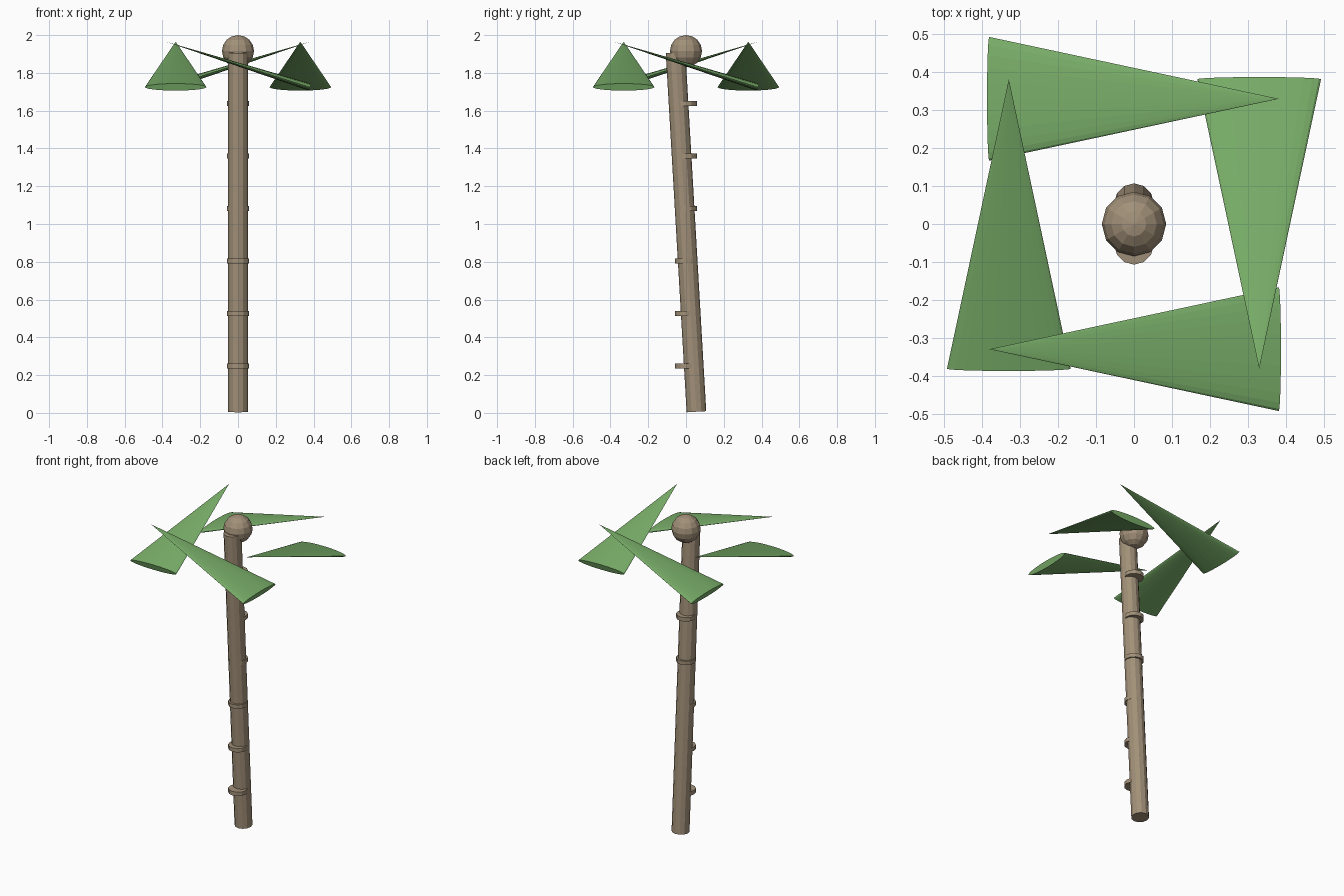
import bpy, math
from mathutils import Matrix

if "Cube" in bpy.data.objects:
    bpy.data.objects.remove(bpy.data.objects["Cube"])


def material(name, color):
    m = bpy.data.materials.new(name)
    m.diffuse_color = color
    m.use_nodes = True
    m.node_tree.nodes["Principled BSDF"].inputs["Base Color"].default_value = m.diffuse_color
    return m


bark = material("bark_brown", (0.36, 0.28, 0.19, 1))
green = material("leaf_green", (0.19, 0.42, 0.14, 1))


def finish(name, mat):
    ob = bpy.context.object
    ob.name = name
    ob.data.materials.append(mat)
    return ob


# Leaning trunk
bpy.ops.mesh.primitive_cylinder_add(vertices=12, radius=0.052, depth=1.905,
                                    location=(0, 0, 0.957), rotation=(0.058, 0, 0))
finish("trunk", bark)

# Level bark rings stacked on the centre line
for i in range(6):
    bpy.ops.mesh.primitive_cylinder_add(vertices=12, radius=0.057, depth=0.025,
                                        location=(0, 0, 0.248 + 0.278 * i))
    finish(f"bark_ring_{i + 1}", bark)

# Round crown knob
bpy.ops.mesh.primitive_uv_sphere_add(segments=12, ring_count=8, radius=0.085,
                                     location=(0, 0, 1.915))
finish("crown", bark)

# Four flattened cone fronds in a pinwheel, tips raised
for i in range(4):
    bpy.ops.mesh.primitive_cone_add(vertices=24, radius1=0.163, radius2=0, depth=0.8)
    frond = finish(f"frond_{i + 1}", green)
    frond.data.transform(
        Matrix.Rotation(i * math.pi / 2, 4, 'Z')
        @ Matrix.Translation((0.33, 0, 1.845))
        @ Matrix.Rotation(math.pi / 2 - 0.305, 4, 'X')
        @ Matrix.Diagonal((1, 0.12, 1, 1)))
